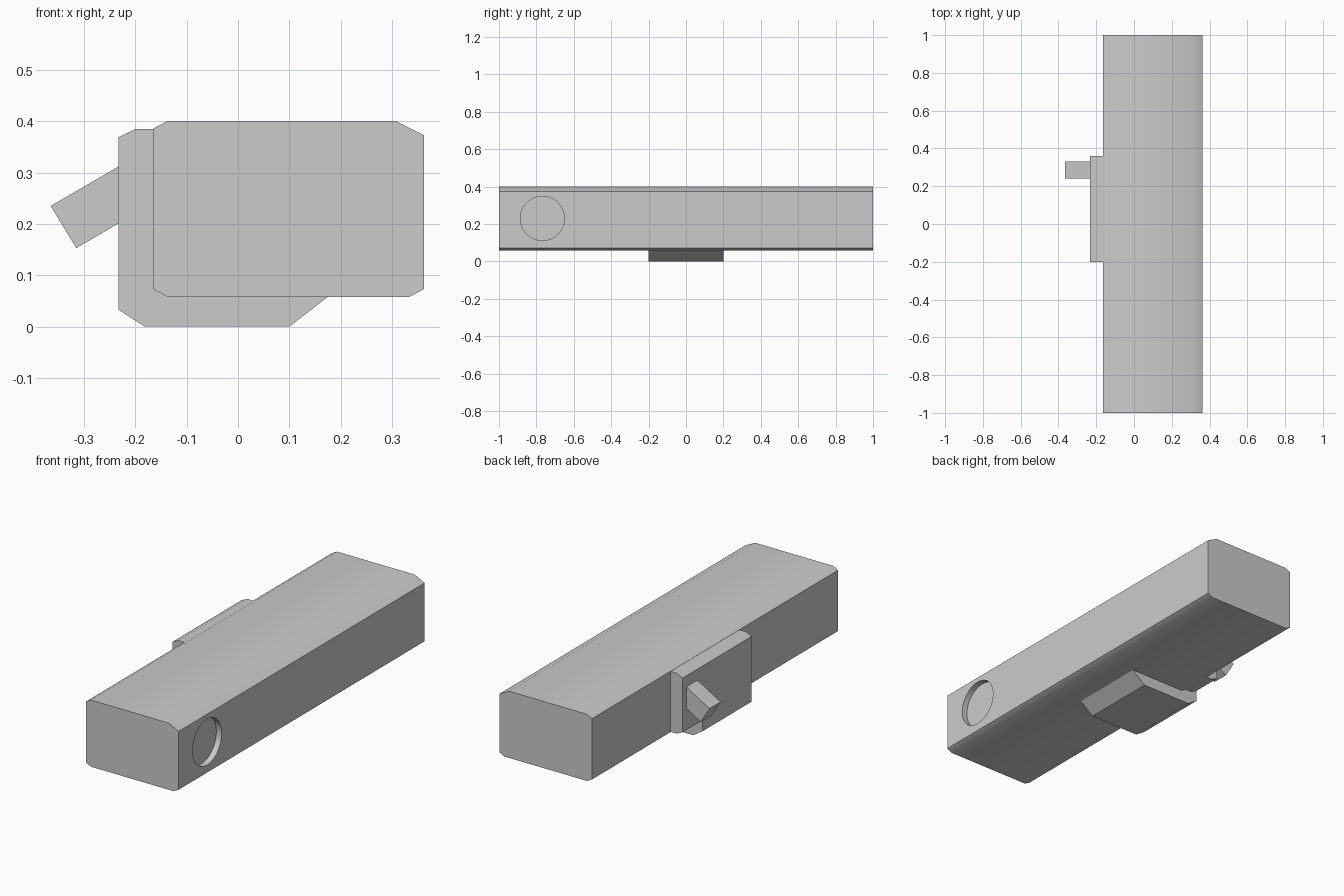
import bpy
import bmesh
import math

if "Cube" in bpy.data.objects:
    bpy.data.objects.remove(bpy.data.objects["Cube"], do_unlink=True)

grey = bpy.data.materials.new("light grey")
grey.use_nodes = True
GREY = (0.6, 0.6, 0.6, 1)
grey.diffuse_color = GREY
grey.node_tree.nodes["Principled BSDF"].inputs["Base Color"].default_value = GREY


def extrude_profile(name, profile, y0, y1):
    """Extrude a closed x-z outline along y."""
    bm = bmesh.new()
    face = bm.faces.new([bm.verts.new((x, y0, z)) for x, z in profile])
    ext = bmesh.ops.extrude_face_region(bm, geom=[face])
    verts = [v for v in ext["geom"] if isinstance(v, bmesh.types.BMVert)]
    bmesh.ops.translate(bm, verts=verts, vec=(0, y1 - y0, 0))
    bmesh.ops.recalc_face_normals(bm, faces=bm.faces)
    mesh = bpy.data.meshes.new(name)
    bm.to_mesh(mesh)
    bm.free()
    mesh.materials.append(grey)
    obj = bpy.data.objects.new(name, mesh)
    bpy.context.collection.objects.link(obj)
    return obj


def smooth(obj):
    bpy.ops.object.select_all(action="DESELECT")
    obj.select_set(True)
    bpy.context.view_layer.objects.active = obj
    bpy.ops.object.shade_smooth_by_angle(angle=math.radians(30))


# Long main body with chamfered edges
body = extrude_profile("main_body", [
    (-0.165, 0.073), (-0.137, 0.058), (0.334, 0.058), (0.362, 0.073),
    (0.362, 0.373), (0.307, 0.401), (-0.137, 0.401), (-0.165, 0.386)], -1, 1)

# Shallow round recess in the left side
bpy.ops.mesh.primitive_cylinder_add(vertices=48, radius=0.118, depth=0.06,
                                    location=(0.362, -0.768, 0.23),
                                    rotation=(0, math.pi / 2, 0))
cutter = bpy.context.object
cutter.name = "recess_cutter"
cutter.hide_render = True
cutter.data.materials.append(grey)
cut = body.modifiers.new("recess", "BOOLEAN")
cut.operation = "DIFFERENCE"
cut.object = cutter
cut.solver = "EXACT"
bpy.context.view_layer.objects.active = body
bpy.ops.object.modifier_apply(modifier=cut.name)
bpy.data.objects.remove(cutter, do_unlink=True)
smooth(body)

# Bracket wrapping the right side and the underside
extrude_profile("bracket", [
    (-0.233, 0.033), (-0.182, 0), (0.1, 0), (0.175, 0.058), (-0.137, 0.058),
    (-0.165, 0.073), (-0.165, 0.385), (-0.2, 0.385), (-0.233, 0.369)], -0.2, 0.2)

# Side plate continuing the bracket toward the back
extrude_profile("side_plate", [
    (-0.233, 0.09), (-0.2, 0.074), (-0.165, 0.074),
    (-0.165, 0.385), (-0.2, 0.385), (-0.233, 0.369)], 0.2, 0.36)

# Slanted lever on the side plate
extrude_profile("lever", [
    (-0.365, 0.235), (-0.315, 0.153), (-0.233, 0.201), (-0.233, 0.312)], 0.24, 0.33)
